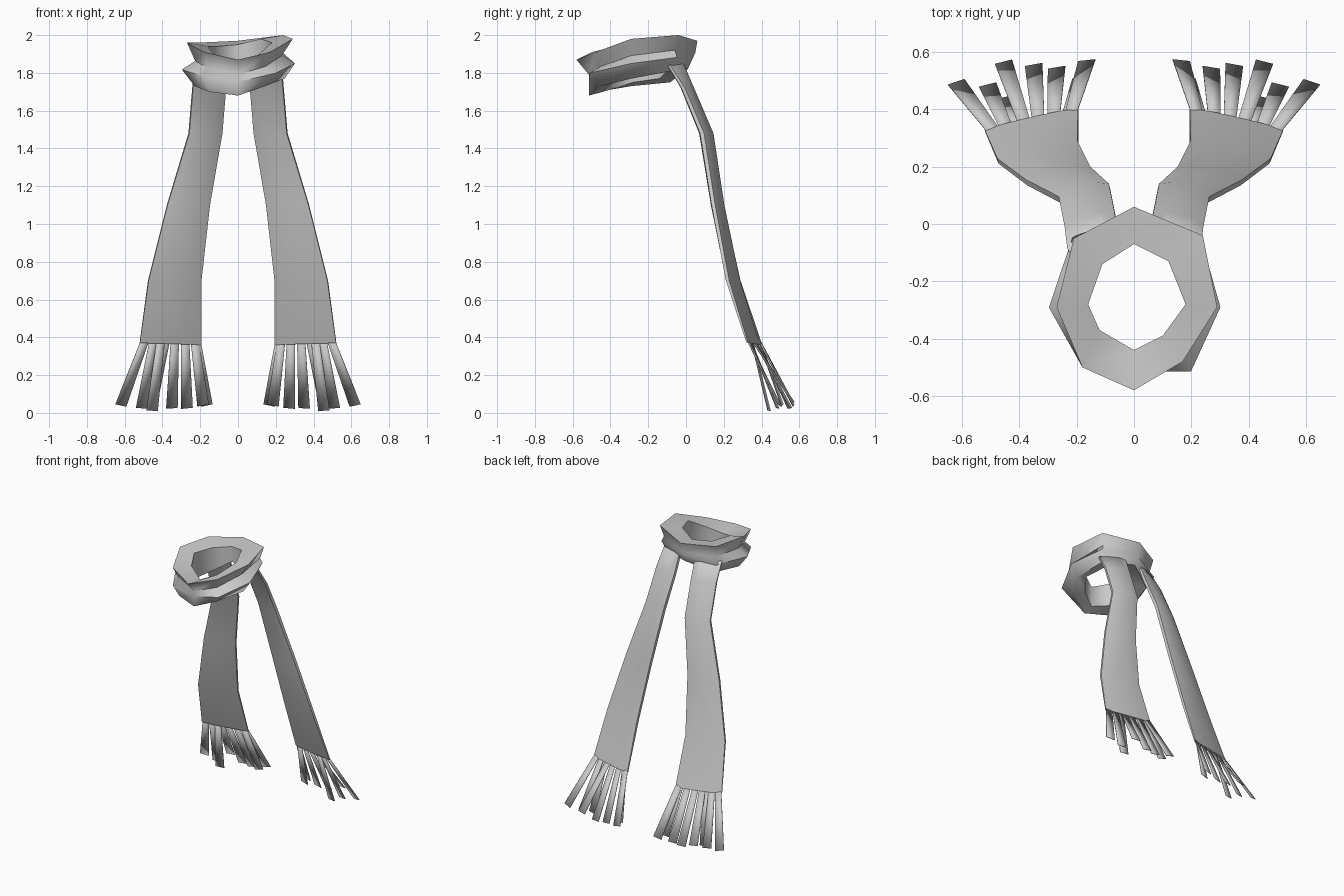
import bpy, bmesh, math
from mathutils import Vector

if "Cube" in bpy.data.objects:
    bpy.data.objects.remove(bpy.data.objects["Cube"])

# Cloth material
GREY = (0.6, 0.6, 0.6, 1)
cloth = bpy.data.materials.new("grey_cloth")
cloth.use_nodes = True
cloth.diffuse_color = GREY
cloth.node_tree.nodes["Principled BSDF"].inputs["Base Color"].default_value = GREY


def finish(bm, name):
    bmesh.ops.recalc_face_normals(bm, faces=bm.faces)
    mesh = bpy.data.meshes.new(name)
    bm.to_mesh(mesh)
    bm.free()
    mesh.materials.append(cloth)
    ob = bpy.data.objects.new(name, mesh)
    bpy.context.collection.objects.link(ob)
    bpy.ops.object.select_all(action='DESELECT')
    ob.select_set(True)
    bpy.context.view_layer.objects.active = ob
    bpy.ops.object.shade_smooth_by_angle(angle=math.radians(65))
    return ob


def loft(bm, sections, closed):
    rings = [[bm.verts.new(p) for p in s] for s in sections]
    pairs = list(zip(rings, rings[1:]))
    if closed:
        pairs.append((rings[-1], rings[0]))
    else:
        bm.faces.new(rings[0])
        bm.faces.new(rings[-1])
    for a, b in pairs:
        n = len(a)
        for i in range(n):
            j = (i + 1) % n
            bm.faces.new((a[i], a[j], b[j], b[i]))


# Neck wrap: outer xy, inner xy, top height, bottom height, fold scale, lower roll scale
CENTRE = Vector((0, -0.28))
WRAP = [
    ((0, 0.06), (0, -0.07), 1.97, 1.82, 0.97, 0.93),
    ((0.24, -0.04), (0.12, -0.13), 2.0, 1.81, 0.92, 0.97),
    ((0.29, -0.29), (0.18, -0.28), 1.98, 1.77, 0.8, 1.04),
    ((0.17, -0.48), (0.1, -0.39), 1.91, 1.73, 0.86, 1.17),
    ((0, -0.58), (0, -0.44), 1.87, 1.68, 0.78, 0.78),
    ((-0.18, -0.5), (-0.12, -0.37), 1.91, 1.7, 0.85, 1),
    ((-0.27, -0.29), (-0.16, -0.28), 1.96, 1.73, 0.84, 1.1),
    ((-0.21, -0.05), (-0.11, -0.14), 1.96, 1.75, 0.92, 1.02),
]


def wrap_section(outer, inner, top, low, fold, roll):
    rim = Vector(outer) - CENTRE
    hole = Vector(inner)
    height = top - low

    def at(scale, level):
        p = CENTRE + rim * scale
        return (p.x, p.y, low + height * level)
    return [(hole.x, hole.y, top - 0.02), at(1, 1), at(fold, 0.58),
            at(roll, 0.38), at(min(roll, 0.85), 0), (hole.x, hole.y, low + 0.02)]


bm = bmesh.new()
loft(bm, [wrap_section(*w) for w in WRAP], True)
finish(bm, "neck_wrap")

# Hanging tail: inner edge, outer edge, thickness
TAIL = [
    ((0.06, -0.02, 1.85), (0.23, -0.09, 1.84), 0.04),
    ((0.065, 0.03, 1.72), (0.24, -0.015, 1.72), 0.05),
    ((0.085, 0.13, 1.48), (0.26, 0.085, 1.48), 0.055),
    ((0.15, 0.19, 1.1), (0.375, 0.145, 1.1), 0.05),
    ((0.195, 0.28, 0.7), (0.475, 0.22, 0.7), 0.045),
    ((0.195, 0.4, 0.36), (0.52, 0.325, 0.37), 0.02),
]
# Fringe strips: position along the hem, tip centre
FRINGE = [
    (0.07, (0.165, 0.57, 0.04)), (0.1, (0.185, 0.51, 0.04)),
    (0.26, (0.27, 0.545, 0.025)), (0.43, (0.35, 0.555, 0.025)),
    (0.58, (0.455, 0.565, 0.06)), (0.66, (0.455, 0.44, 0.012)),
    (0.78, (0.51, 0.485, 0.025)), (0.92, (0.62, 0.495, 0.04)),
]


def tail_section(inner, outer, thick):
    a, b = Vector(inner), Vector(outer)
    across = b - a
    out = Vector((-across.y, across.x, 0)).normalized() * thick / 2
    edge = out * 0.4
    return [a + edge, a + across * 0.25 + out, a + across * 0.75 + out, b + edge,
            b - edge, a + across * 0.75 - out, a + across * 0.25 - out, a - edge]


for side, label in ((1, "left"), (-1, "right")):
    def flip(p):
        return (p[0] * side, p[1], p[2])

    bm = bmesh.new()
    loft(bm, [[flip(p) for p in tail_section(*t)] for t in TAIL], False)
    finish(bm, label + "_tail")

    bm = bmesh.new()
    hem_a, hem_b = Vector(TAIL[-1][0]), Vector(TAIL[-1][1])
    along = (hem_b - hem_a).normalized()
    for t, tip in FRINGE:
        root = hem_a.lerp(hem_b, t) + Vector((0, 0, 0.01))
        tip = Vector(tip)
        # Strip ends stay square to the strip
        down = (tip - root).normalized()
        wide = (along - down * along.dot(down)).normalized()
        corners = [root - wide * 0.022, root + wide * 0.022,
                   tip + wide * 0.031, tip - wide * 0.031]
        bm.faces.new([bm.verts.new(flip(p)) for p in corners])
    fringe = finish(bm, label + "_fringe")
    solid = fringe.modifiers.new("thickness", 'SOLIDIFY')
    solid.thickness = 0.004
    solid.offset = 0
